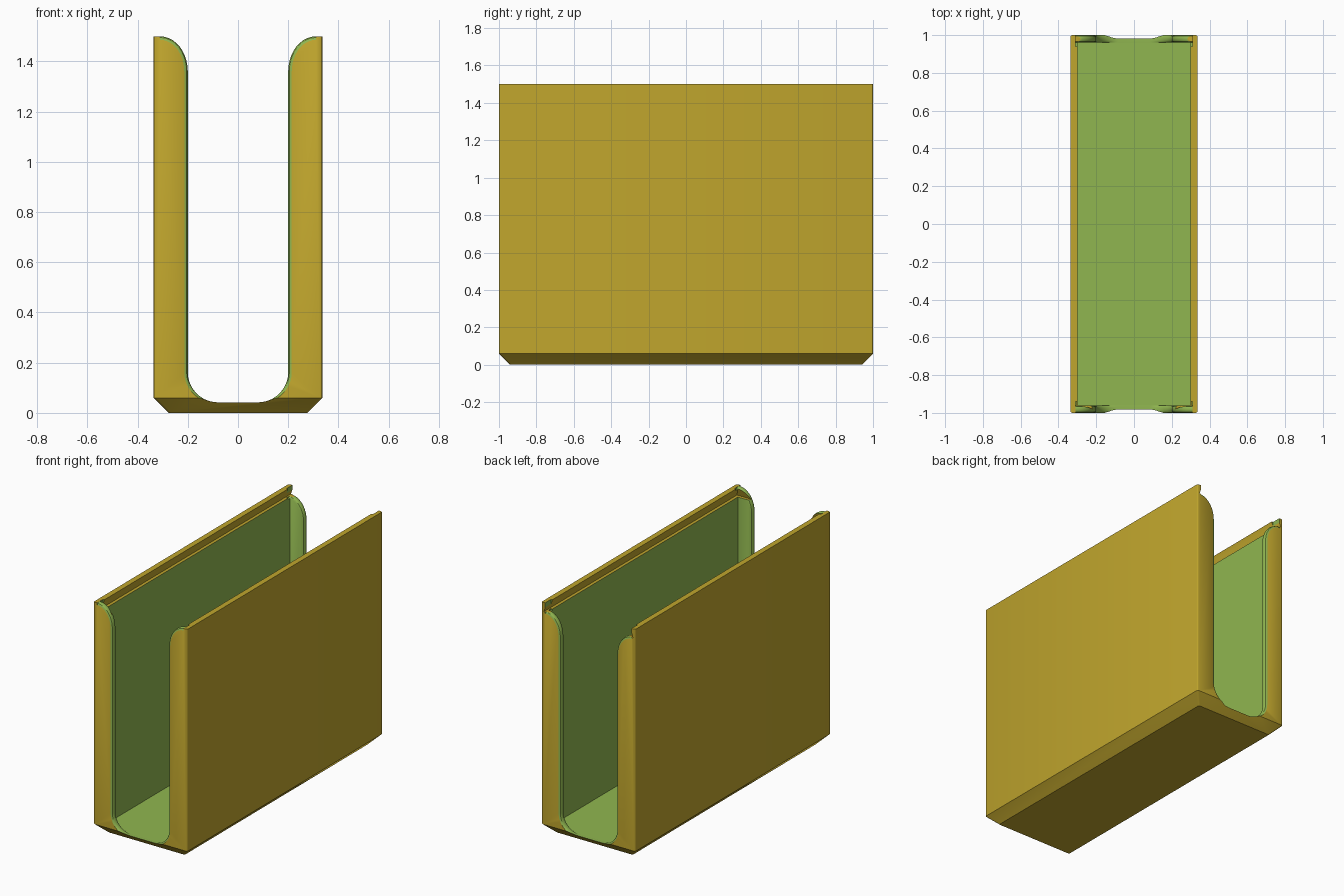
import bpy, bmesh
from math import cos, sin, pi, sqrt, radians

old = bpy.data.objects.get("Cube")
if old:
    bpy.data.objects.remove(old, do_unlink=True)


def material(name, color):
    m = bpy.data.materials.new(name)
    m.use_nodes = True
    m.diffuse_color = color
    m.node_tree.nodes["Principled BSDF"].inputs["Base Color"].default_value = color
    return m


yellow = material("mustard yellow", (0.53, 0.38, 0.026, 1))
green = material("leaf green", (0.28, 0.47, 0.08, 1))


def loft(name, rings, mat):
    """Closed solid through rings that all have the same point count."""
    bm = bmesh.new()
    loops = [[bm.verts.new(p) for p in ring] for ring in rings]
    n = len(loops[0])
    for a, b in zip(loops, loops[1:]):
        for i in range(n):
            j = (i + 1) % n
            bm.faces.new((a[i], a[j], b[j], b[i]))
    bm.faces.new(loops[0])
    bm.faces.new(loops[-1])
    bmesh.ops.recalc_face_normals(bm, faces=bm.faces)
    mesh = bpy.data.meshes.new(name)
    bm.to_mesh(mesh)
    bm.free()
    mesh.materials.append(mat)
    obj = bpy.data.objects.new(name, mesh)
    bpy.context.collection.objects.link(obj)
    return obj


def rounded_rect(hx, hy, z, r=0.01, steps=3):
    pts = []
    for k, (sx, sy) in enumerate(((1, 1), (-1, 1), (-1, -1), (1, -1))):
        for i in range(steps + 1):
            a = (k + i / steps) * pi / 2
            pts.append((sx * (hx - r) + r * cos(a), sy * (hy - r) + r * sin(a), z))
    return pts


def rect(hx, y0, y1, z):
    return [(-hx, y0, z), (hx, y0, z), (hx, y1, z), (-hx, y1, z)]


def slot_ring(y, d, top, steps=10):
    """U-shaped opening, grown by d, flaring outward at its top."""
    floor, r = 0.042, 0.12
    half = []
    for i in range(steps + 1):
        a = i / steps * pi / 2
        half.append((0.2 + d - r + r * sin(a), floor + r - r * cos(a)))
    for i in range(steps + 1):
        a = i / steps * pi / 2
        half.append((0.31 - (0.11 - d) * cos(a), top - 0.14 + (0.14 - d) * sin(a)))
    half.append((0.31, 1.6))
    outline = half + [(-x, z) for x, z in reversed(half)]
    return [(x, y, z) for x, z in outline]


def end_slot(name, side, top):
    rings = [slot_ring(side * 0.94, 0.014, top)]
    for k in range(-4, 5):
        t = k / 4
        rings.append(slot_ring(side * (0.98 + 0.02 * t), 0.014 * (1 - sqrt(1 - t * t)), top))
    rings.append(slot_ring(side * 1.03, 0.014, top))
    return loft(name, rings, green)


# Outer shell with a chamfered base
holder = loft("holder_body", [rounded_rect(0.276, 0.94, 0),
                              rounded_rect(0.336, 1, 0.06),
                              rounded_rect(0.336, 1, 1.5)], yellow)

# Hollow inside, dovetail lid groove open at the back, and end openings
cutters = [
    loft("cavity_cutter", [rect(0.3, -0.96, 0.96, 0.04), rect(0.3, -0.96, 0.96, 1.47)], green),
    loft("lid_groove_cutter", [rect(0.32, -0.98, 1.1, 1.44), rect(0.3, -0.96, 1.1, 1.5),
                               rect(0.3, -0.96, 1.1, 1.6)], yellow),
    end_slot("front_slot_cutter", -1, 1.5),
    end_slot("back_slot_cutter", 1, 1.445),
]

bpy.ops.object.select_all(action="DESELECT")
bpy.context.view_layer.objects.active = holder
holder.select_set(True)
holder.data.materials.append(green)
for cutter in cutters:
    mod = holder.modifiers.new(cutter.name, "BOOLEAN")
    mod.operation = "DIFFERENCE"
    mod.solver = "EXACT"
    mod.material_mode = "TRANSFER"
    mod.object = cutter
    bpy.ops.object.modifier_apply(modifier=mod.name)
    bpy.data.objects.remove(cutter, do_unlink=True)

bpy.ops.object.shade_smooth_by_angle(angle=radians(30))
